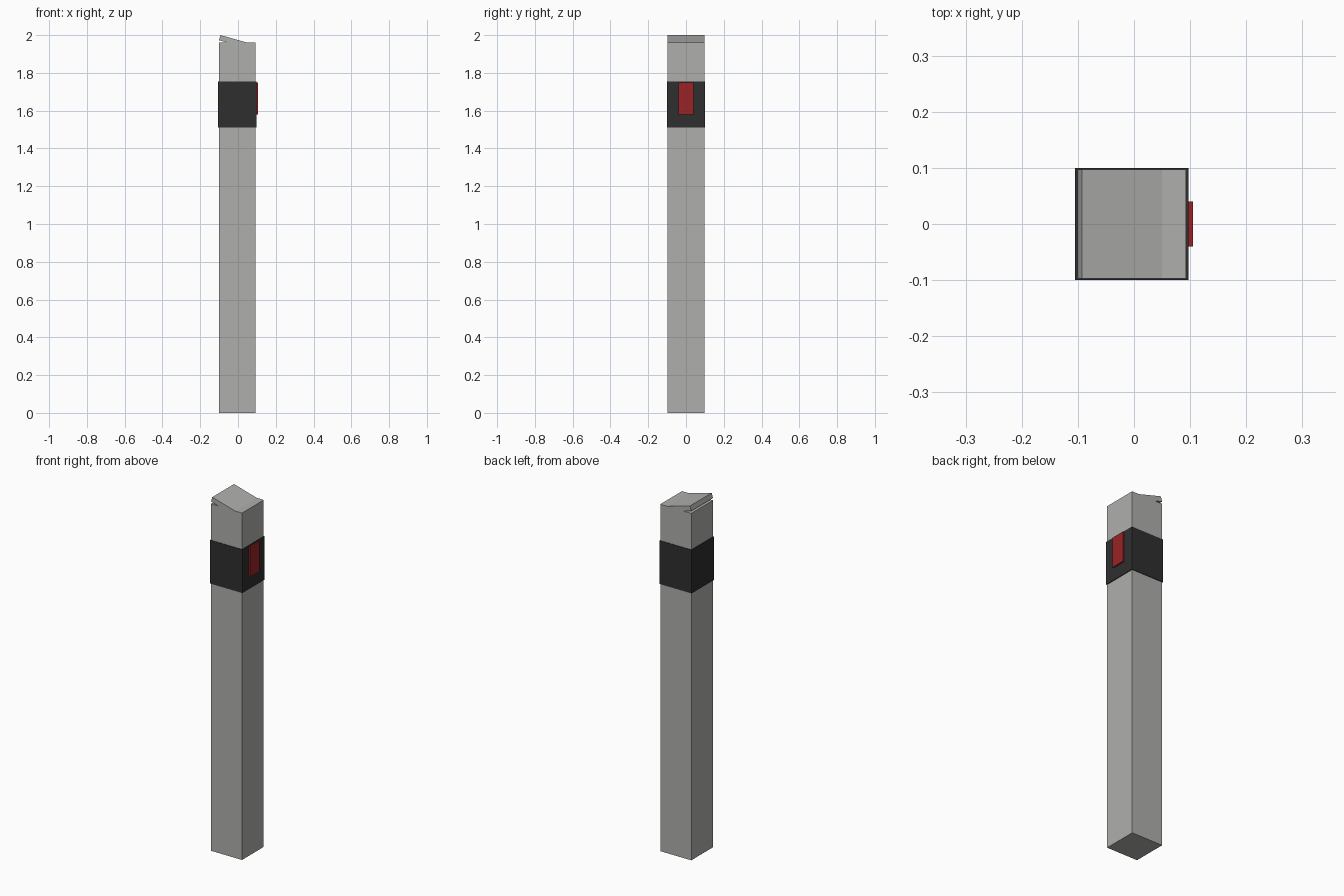
import bpy
import bmesh

if "Cube" in bpy.data.objects:
    bpy.data.objects.remove(bpy.data.objects["Cube"], do_unlink=True)


def material(name, color):
    mat = bpy.data.materials.new(name)
    mat.use_nodes = True
    mat.diffuse_color = (*color, 1)
    mat.node_tree.nodes["Principled BSDF"].inputs["Base Color"].default_value = (*color, 1)
    return mat


def prism(name, profile, half_depth, mat):
    """Extrude an x-z outline symmetrically along y."""
    bm = bmesh.new()
    face = bm.faces.new([bm.verts.new((x, -half_depth, z)) for x, z in profile])
    result = bmesh.ops.extrude_face_region(bm, geom=[face])
    moved = [v for v in result["geom"] if isinstance(v, bmesh.types.BMVert)]
    bmesh.ops.translate(bm, verts=moved, vec=(0, 2 * half_depth, 0))
    bmesh.ops.recalc_face_normals(bm, faces=bm.faces)
    mesh = bpy.data.meshes.new(name)
    bm.to_mesh(mesh)
    bm.free()
    mesh.materials.append(mat)
    obj = bpy.data.objects.new(name, mesh)
    bpy.context.collection.objects.link(obj)
    return obj


def rectangle(x0, x1, z0, z1):
    return [(x0, z0), (x1, z0), (x1, z1), (x0, z1)]


grey = material("concrete grey", (0.43, 0.43, 0.42))
black = material("band black", (0.028, 0.028, 0.028))
red = material("reflector red", (0.33, 0.017, 0.019))

# Square post with a tilted cap that overhangs a small notch on the right side
prism("post", rectangle(-0.101, 0.093, 0, 1.96), 0.097, grey)
prism("tilted_cap", [(-0.101, 1.973), (-0.093, 2.0), (0.05, 1.96), (0.042, 1.933)], 0.097, grey)

# Dark band around the post and the raised reflector plate
prism("band", rectangle(-0.105, 0.097, 1.51, 1.755), 0.1, black)
prism("reflector", rectangle(0.096, 0.105, 1.58, 1.75), 0.04, red)
